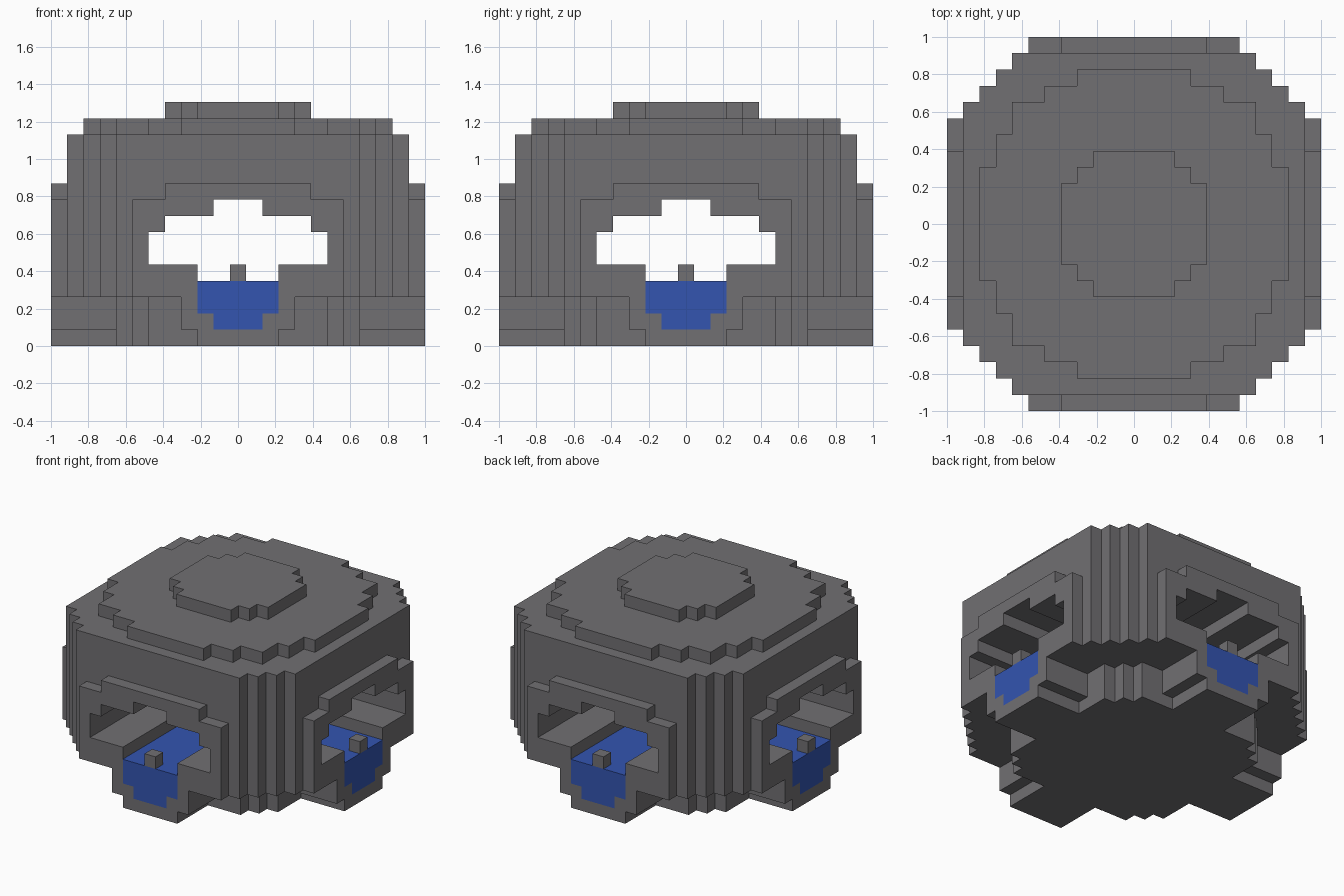
import bpy
import bmesh

if "Cube" in bpy.data.objects:
    bpy.data.objects.remove(bpy.data.objects["Cube"], do_unlink=True)

U = 2 / 23  # one block
END = 11.5  # half length of the model in blocks


def material(name, rgb):
    mat = bpy.data.materials.new(name)
    mat.use_nodes = True
    mat.diffuse_color = (*rgb, 1)
    mat.node_tree.nodes["Principled BSDF"].inputs["Base Color"].default_value = (*rgb, 1)
    return mat


STONE = material("grey stone", (0.165, 0.16, 0.17))
WATER = material("blue water", (0.033, 0.089, 0.434))


def stepped(start, rows):
    """Mirrored outline from stacked rows of (thickness, half width)."""
    right, level = [], start
    for thickness, half in rows:
        right += [(half, level), (half, level + thickness)]
        level += thickness
    return right + [(-a, b) for a, b in reversed(right)]


def plan(middle, steps):
    """Stepped round plan: a middle band with narrowing bands on both sides."""
    depth = middle[0] / 2 + sum(t for t, _ in steps)
    return stepped(-depth, steps[::-1] + [middle] + steps)


def prism(name, outline, lo, hi, axis, mat):
    place = {"x": lambda a, b, t: (t, a, b),
             "y": lambda a, b, t: (a, t, b),
             "z": lambda a, b, t: (a, b, t)}[axis]
    bm = bmesh.new()
    rings = [[bm.verts.new([c * U for c in place(a, b, t)]) for a, b in outline]
             for t in (lo, hi)]
    bm.faces.new(rings[0])
    bm.faces.new(rings[1])
    n = len(outline)
    for i in range(n):
        j = (i + 1) % n
        bm.faces.new((rings[0][i], rings[0][j], rings[1][j], rings[1][i]))
    bmesh.ops.remove_doubles(bm, verts=bm.verts, dist=U / 100)
    bmesh.ops.recalc_face_normals(bm, faces=bm.faces)
    mesh = bpy.data.meshes.new(name)
    bm.to_mesh(mesh)
    bm.free()
    mesh.materials.append(mat)
    obj = bpy.data.objects.new(name, mesh)
    bpy.context.collection.objects.link(obj)
    return obj


def combine(obj, operation, others):
    """Apply booleans to obj and drop the helper objects."""
    for other in others:
        mod = obj.modifiers.new("combine", "BOOLEAN")
        mod.operation, mod.solver, mod.object = operation, "EXACT", other
    graph = bpy.context.evaluated_depsgraph_get()
    mesh = bpy.data.meshes.new_from_object(obj.evaluated_get(graph))
    obj.modifiers.clear()
    obj.data = mesh
    for other in others:
        bpy.data.objects.remove(other, do_unlink=True)


# Main chamber with stepped corners, and the narrower base under it
chamber = prism("chamber", plan((15, 10.5), [(1, 9.5), (1, 8.5), (1, 7.5)]), 3, 13, "z", STONE)
base = prism("base", plan((11, 7.5), [(1, 6.5), (1, 5.5)]), 0, 4, "z", STONE)

# Crossing passages whose ends form the four portals
portal = stepped(0, [(1, 2.5), (2, 3.5), (6, 6.5), (1, 4.5)])
passages = [prism("passage_" + ax, portal, -END, END, ax, STONE) for ax in "xy"]
combine(chamber, "UNION", [base] + passages)

# Hollow tunnels with a water channel and raised walkways
tunnel = stepped(1, [(1, 1.5), (3, 2.5), (2, 5.5), (1, 4.5), (1, 1.5)])
cutters = [prism("tunnel_" + ax, tunnel, -END - 1, END + 1, ax, STONE) for ax in "xy"]
for cutter in cutters:
    cutter.hide_render = True
combine(chamber, "DIFFERENCE", cutters)

# Water filling the crossing channels
channel = stepped(1, [(1, 1.5), (2, 2.5)])
water, water_cross = [prism("water_" + ax, channel, -END, END, ax, WATER) for ax in "xy"]
combine(water, "UNION", [water_cross])
water.name = "water"

# Roof tiers
prism("roof_tier", plan((7, 9.5), [(2, 8.5), (2, 7.5), (1, 5.5), (1, 3.5)]), 13, 14, "z", STONE)
prism("roof_cap", plan((5, 4.5), [(1, 3.5), (1, 2.5)]), 14, 15, "z", STONE)

# Small block in the mouth of each channel
block = stepped(4, [(1, 0.5)])
for axis, near, far in (("x", "right", "left"), ("y", "front", "back")):
    prism(near + "_channel_block", block, -END, 1 - END, axis, STONE)
    prism(far + "_channel_block", block, END - 1, END, axis, STONE)
